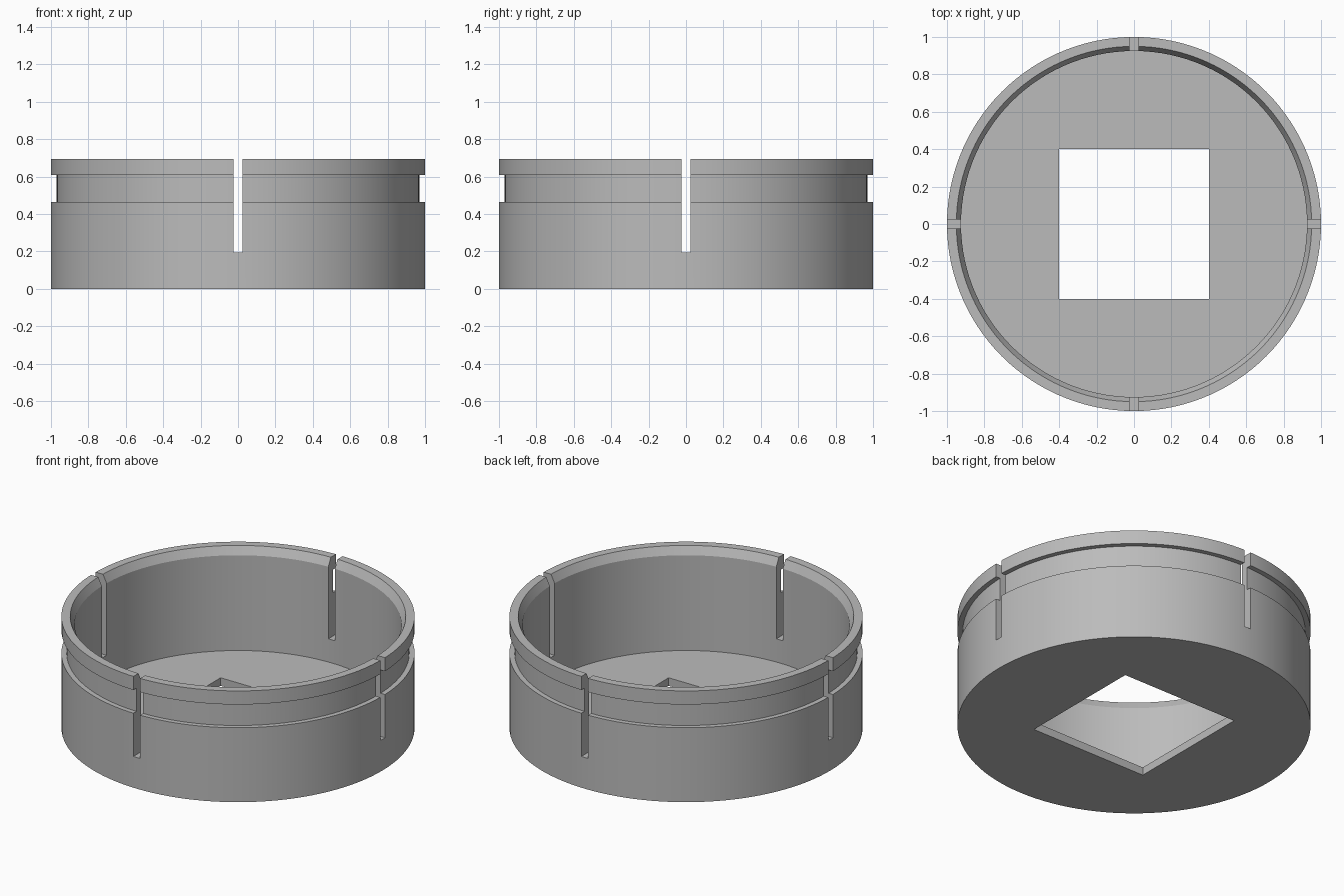
import bpy
import bmesh
import math
from mathutils import Matrix, Vector

cube = bpy.data.objects.get("Cube")
if cube:
    bpy.data.objects.remove(cube, do_unlink=True)

RADIUS = 1.0
GROOVE_RADIUS = 0.97
INNER_RADIUS = 0.925
HEIGHT = 0.695
FLOOR = 0.05
SLOT_WIDTH = 0.046
SLOT_BOTTOM = 0.195
HOLE = 0.804
SEGMENTS = 120

grey = bpy.data.materials.new("plain grey")
grey.use_nodes = True
colour = (0.5, 0.5, 0.5, 1)
grey.diffuse_color = colour
grey.node_tree.nodes["Principled BSDF"].inputs["Base Color"].default_value = colour


def add_object(name, bm):
    bmesh.ops.recalc_face_normals(bm, faces=bm.faces)
    mesh = bpy.data.meshes.new(name)
    bm.to_mesh(mesh)
    bm.free()
    obj = bpy.data.objects.new(name, mesh)
    bpy.context.collection.objects.link(obj)
    return obj


def lathe(name, profile):
    """Turn a radius/height profile around the z axis."""
    bm = bmesh.new()
    verts = [bm.verts.new((r, 0, z)) for r, z in profile]
    edges = [bm.edges.new(pair) for pair in zip(verts, verts[1:])]
    bmesh.ops.spin(bm, geom=verts + edges, cent=(0, 0, 0), axis=(0, 0, 1),
                   angle=math.tau, steps=SEGMENTS, use_duplicate=False)
    bmesh.ops.remove_doubles(bm, verts=bm.verts, dist=1e-4)
    return add_object(name, bm)


def cut_box(target, size, centre):
    """Subtract a box from the target."""
    bm = bmesh.new()
    matrix = Matrix.Translation(centre) @ Matrix.Diagonal(Vector(size).to_4d())
    bmesh.ops.create_cube(bm, size=1, matrix=matrix)
    cutter = add_object("cutter", bm)
    cutter.hide_render = True
    mod = target.modifiers.new("cut", 'BOOLEAN')
    mod.operation = 'DIFFERENCE'
    mod.solver = 'EXACT'
    mod.object = cutter
    bpy.context.view_layer.objects.active = target
    bpy.ops.object.modifier_apply(modifier=mod.name)
    bpy.data.objects.remove(cutter, do_unlink=True)


# Cup with an outer groove below the lip and a chamfered inner rim
cup = lathe("slotted_cup", [
    (0, 0), (RADIUS, 0), (RADIUS, 0.465),
    (GROOVE_RADIUS, 0.465), (GROOVE_RADIUS, 0.61),
    (RADIUS, 0.61), (RADIUS, HEIGHT),
    (0.95, HEIGHT), (INNER_RADIUS, HEIGHT - 0.05),
    (INNER_RADIUS, FLOOR), (0, FLOOR),
])
cup.data.materials.append(grey)

# Square opening in the floor
cut_box(cup, (HOLE, HOLE, 1), (0, 0, 0))

# Four wall slots, cut as two crossing slabs
slot_centre = (0, 0, SLOT_BOTTOM + 0.5)
cut_box(cup, (SLOT_WIDTH, 3, 1), slot_centre)
cut_box(cup, (3, SLOT_WIDTH, 1), slot_centre)

# Smooth round walls with crisp rims
bpy.ops.object.select_all(action='DESELECT')
cup.select_set(True)
bpy.context.view_layer.objects.active = cup
bpy.ops.object.shade_smooth_by_angle(angle=math.radians(20))
